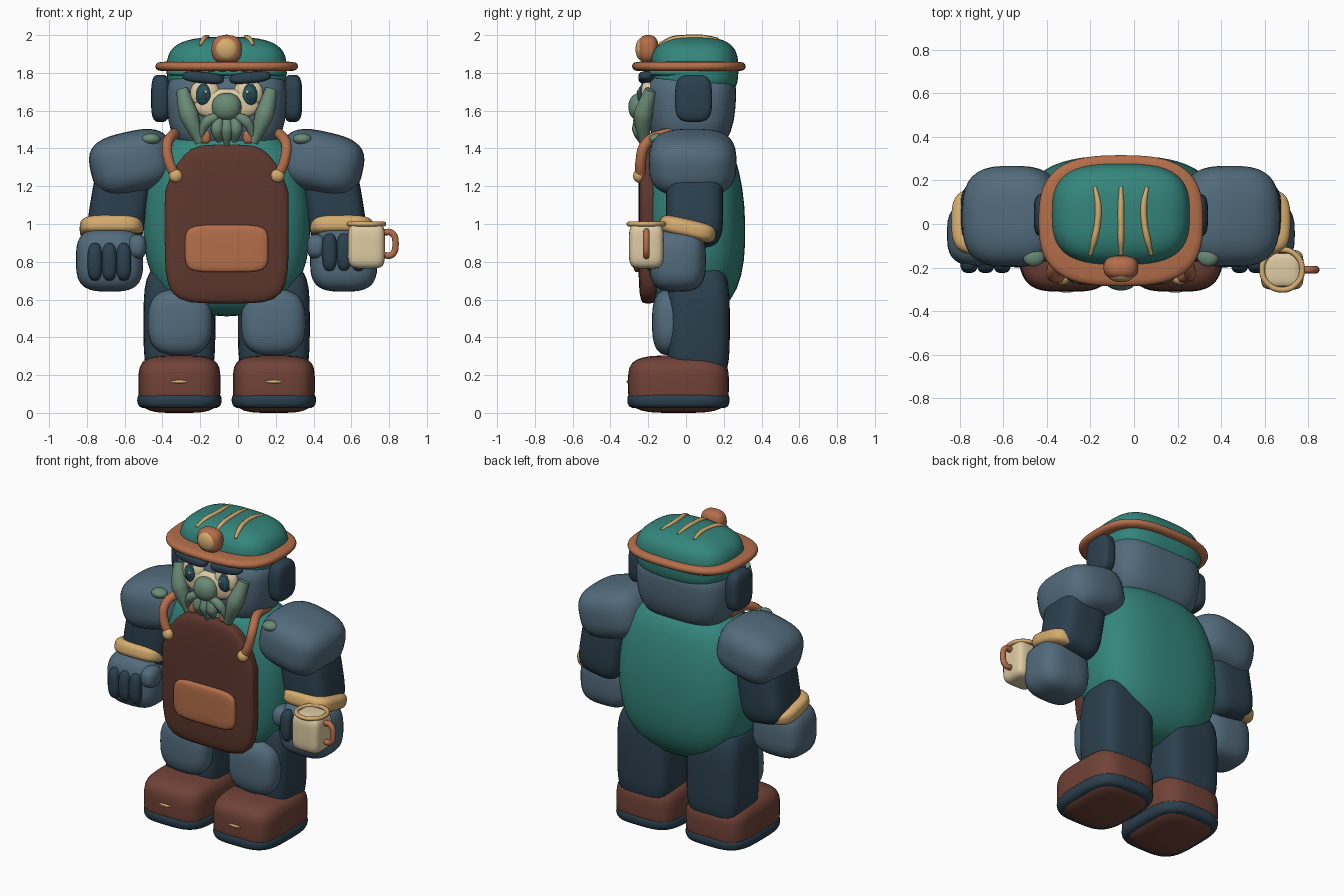
import bpy, bmesh, math
from mathutils import Euler, Vector

cube = bpy.data.objects.get("Cube")
if cube:
    bpy.data.objects.remove(cube, do_unlink=True)

CX = -0.06  # centre line of the figure


def material(name, rgb):
    lin = [((c / 255 + 0.055) / 1.055) ** 2.4 for c in rgb] + [1]
    m = bpy.data.materials.new(name)
    m.use_nodes = True
    m.diffuse_color = lin
    m.node_tree.nodes["Principled BSDF"].inputs["Base Color"].default_value = lin
    return m


TEAL = material("teal cloth", (52, 134, 124))
SLATE = material("slate skin", (82, 107, 124))
NAVY = material("dark navy", (43, 64, 78))
APRON = material("apron leather", (94, 55, 45))
BOOT = material("boot leather", (112, 66, 55))
COPPER = material("copper leather", (180, 110, 74))
TAN = material("tan trim", (214, 172, 110))
CREAM = material("cream", (222, 203, 163))
GREEN = material("sage green", (106, 138, 118))
EYE = material("eye teal", (32, 92, 98))


def finish(name, mesh, mat):
    mesh.materials.clear()
    mesh.materials.append(mat)
    for p in mesh.polygons:
        p.use_smooth = True
    ob = bpy.data.objects.new(name, mesh)
    bpy.context.collection.objects.link(ob)
    return ob


def blob(name, mat, loc, half, n=2, rot=(0, 0, 0), warp=None, cuts=9):
    """Rounded box: n = 2 is an ellipsoid, higher is boxier."""
    bm = bmesh.new()
    bmesh.ops.create_cube(bm, size=2)
    bmesh.ops.subdivide_edges(bm, edges=bm.edges[:], cuts=cuts, use_grid_fill=True)
    turn = Euler(rot).to_matrix()
    for v in bm.verts:
        p = v.co / sum(abs(c) ** n for c in v.co) ** (1 / n)
        if warp:
            p = warp(p)
        v.co = turn @ Vector([a * b for a, b in zip(p, half)]) + Vector(loc)
    mesh = bpy.data.meshes.new(name)
    bm.to_mesh(mesh)
    bm.free()
    return finish(name, mesh, mat)


def loft(name, mat, x, rings, n=3, sides=32):
    """Stack of superellipse rings (z, rx, ry, y)."""
    bm = bmesh.new()
    loops = []
    for z, rx, ry, y in rings:
        loop = []
        for i in range(sides):
            a = math.tau * (i + 0.5) / sides
            c, s = math.cos(a), math.sin(a)
            k = (abs(c) ** n + abs(s) ** n) ** (-1 / n)
            loop.append(bm.verts.new((x + rx * c * k, y + ry * s * k, z)))
        loops.append(loop)
    for lo, hi in zip(loops, loops[1:]):
        for i in range(sides):
            j = (i + 1) % sides
            bm.faces.new((lo[i], lo[j], hi[j], hi[i]))
    bm.faces.new(loops[0][::-1])
    bm.faces.new(loops[-1])
    mesh = bpy.data.meshes.new(name)
    bm.to_mesh(mesh)
    bm.free()
    ob = finish(name, mesh, mat)
    ob.modifiers.new("Smooth", 'SUBSURF').levels = 1
    return ob


def tube(name, mat, pts, r, radii=None, cyclic=False):
    cu = bpy.data.curves.new(name, 'CURVE')
    cu.dimensions = '3D'
    cu.bevel_depth, cu.bevel_resolution = r, 3
    cu.resolution_u, cu.use_fill_caps = 8, True
    sp = cu.splines.new('BEZIER')
    sp.bezier_points.add(len(pts) - 1)
    sp.use_cyclic_u = cyclic
    for i, (bp, p) in enumerate(zip(sp.bezier_points, pts)):
        bp.co = p
        bp.handle_left_type = bp.handle_right_type = 'AUTO'
        bp.radius = radii[i] if radii else 1
    tmp = bpy.data.objects.new(name + " path", cu)
    bpy.context.collection.objects.link(tmp)
    dg = bpy.context.evaluated_depsgraph_get()
    mesh = bpy.data.meshes.new_from_object(tmp.evaluated_get(dg))
    bpy.data.objects.remove(tmp, do_unlink=True)
    return finish(name, mesh, mat)


# Torso and head
loft("torso", TEAL, CX, [(.51, .1, .08, .03), (.55, .25, .17, .03), (.65, .37, .235, .04),
     (.8, .43, .262, .05), (1.0, .45, .272, .045), (1.2, .435, .267, .035),
     (1.36, .385, .235, .025), (1.45, .32, .2, .02), (1.49, .15, .1, .02)], n=2.8)
loft("head", SLATE, CX, [(1.38, .18, .13, .02), (1.44, .28, .2, .02), (1.54, .313, .228, .03),
     (1.7, .32, .238, .03), (1.83, .312, .235, .03)], n=3.5)

# Apron with pocket
blob("apron", APRON, (CX, -.2, 1.0), (.328, .052, .42), 5,
     warp=lambda p: Vector((p.x * (1 - .28 * max(0, p.z - .45) / .55), p.y, p.z)))
blob("apron_pocket", COPPER, (CX, -.25, .87), (.22, .03, .125), 5)

# Cap: dome, band, brim, ribs and lamp
DOME = (.317, .232, .17)
blob("cap_dome", TEAL, (CX, .045, 1.82), DOME, 3, cuts=13)
loft("cap_band", TEAL, CX, [(1.78, .3, .23, .03), (1.79, .325, .25, .03), (1.84, .325, .25, .03)], n=3.5)
loft("cap_brim", COPPER, CX, [(1.807, .34, .265, .015), (1.812, .37, .293, .015), (1.835, .382, .305, .015),
     (1.856, .37, .293, .015), (1.862, .34, .265, .015)], n=3)
for s, label in ((-1, "right"), (0, "middle"), (1, "left")):
    path = []
    for y, out in ((-.14, .14), (-.07, .122), (0, .108), (.09, .105), (.17, .12)):
        k = 1 - (out * abs(s) / DOME[0]) ** 3 - (abs(y - .045) / DOME[1]) ** 3
        path.append((CX + s * out, y, 1.82 + DOME[2] * k ** (1 / 3) - .002))
    tube("cap_rib_" + label, TAN, path, .015, (.6, 1, 1, 1, .6))
blob("lamp_housing", COPPER, (CX, -.2, 1.925), (.08, .055, .075), 2.6)
blob("lamp_lens", TAN, (CX, -.235, 1.925), (.06, .032, .06))

# Face and beard
blob("face_patch", CREAM, (CX, -.2, 1.635), (.175, .045, .08), 2.5)
blob("nose", GREEN, (CX, -.24, 1.62), (.078, .065, .074), 2.2)
for i in (-1, 0, 1):
    tube("chin_strand", GREEN, [(CX + i * .035, -.235, 1.57), (CX + i * .05, -.25, 1.5),
         (CX + i * .04, -.225, 1.415 + .02 * abs(i))], .036, (.8, 1, .35))

for s, side in ((-1, "right_"), (1, "left_")):
    def at(d, y, z):
        return (CX + s * d, y, z)

    # Face details
    blob(side + "eye_socket", CREAM, at(.115, -.195, 1.69), (.078, .045, .07), 2.4)
    blob(side + "eye_rim", NAVY, at(.122, -.225, 1.685), (.044, .025, .06))
    blob(side + "iris", EYE, at(.12, -.24, 1.683), (.032, .015, .046))
    blob(side + "pupil", NAVY, at(.12, -.25, 1.68), (.018, .008, .028))
    blob(side + "eye_glint", CREAM, at(.11, -.257, 1.7), (.008, .004, .009), cuts=4)
    blob(side + "eyebrow", NAVY, at(.125, -.21, 1.775), (.11, .042, .03), 2.8, (0, -s * .1, 0))
    blob(side + "ear", NAVY, at(.35, .04, 1.665), (.05, .098, .125), 3.5)
    tube(side + "sideburn", GREEN, [at(.235, -.185, 1.71), at(.2, -.225, 1.58), at(.14, -.22, 1.43)],
         .052, (.65, 1, .5))
    tube(side + "moustache", GREEN, [at(.05, -.25, 1.57), at(.105, -.25, 1.54), at(.14, -.235, 1.46)],
         .03, (.8, 1, .4))
    blob(side + "beard_bead", COPPER, at(.115, -.215, 1.46), (.03, .03, .035), 3)

    # Apron straps
    tube(side + "strap", COPPER, [at(.27, -.24, 1.25), at(.305, -.24, 1.33), at(.315, -.215, 1.42),
         at(.28, -.12, 1.475), at(.26, .02, 1.47)], .028)
    blob(side + "strap_button", TAN, at(.27, -.25, 1.255), (.036, .03, .036))

    # Arm
    blob(side + "shoulder", SLATE, at(.5, .035, 1.325), (.225, .232, .165), 3, (0, s * .22, 0))
    blob(side + "shoulder_patch", GREEN, at(.4, -.15, 1.45), (.05, .045, .03))
    blob(side + "arm", NAVY, at(.57, .045, 1.1), (.152, .152, .22), 4, (0, -s * .16, 0))
    blob(side + "cuff", TAN, at(.61, .01, .975), (.168, .155, .055), 3.5, (-.22, 0, 0))
    blob(side + "hand", SLATE, at(.62, -.045, .81), (.178, .15, .168), 3.2)
    blob(side + "thumb", SLATE, at(.475, -.13, .88), (.05, .07, .065), 2.5)
    for i in range(3):
        blob(side + "finger", NAVY, at(.545 + i * .076, -.175, .8 + (.05 if s > 0 else 0)),
             (.04, .05, .1), 2.8, cuts=7)

    # Leg and boot
    blob(side + "leg", NAVY, at(.25, .065, .47), (.19, .167, .32), 4)
    blob(side + "knee_pad", SLATE, at(.247, -.085, .48), (.17, .095, .175), 2.8)
    blob(side + "boot", BOOT, at(.25, -.04, .152), (.217, .267, .152), 4)
    loft(side + "sole", NAVY, CX + s * .25, [(.022, .19, .24, -.04), (.03, .215, .263, -.04),
         (.065, .227, .274, -.04), (.1, .22, .268, -.04), (.11, .19, .24, -.04)], n=4)
    blob(side + "boot_stitch", TAN, at(.25, -.3, .165), (.048, .015, .01), cuts=5)

# Mug in the left hand
MX, MY = .68, -.21
blob("mug", CREAM, (MX, MY, .885), (.098, .092, .121), 5)
tube("mug_rim", TAN, [(MX + .092 * math.cos(a * math.tau / 8), MY + .092 * math.sin(a * math.tau / 8), 1.0)
     for a in range(8)], .013, cyclic=True)
blob("mug_drink", APRON, (MX, MY, .992), (.088, .088, .008))
tube("mug_handle", COPPER, [(.765, MY, .955), (.815, MY, .952), (.834, MY, .895),
     (.815, MY, .838), (.765, MY, .835)], .018)
